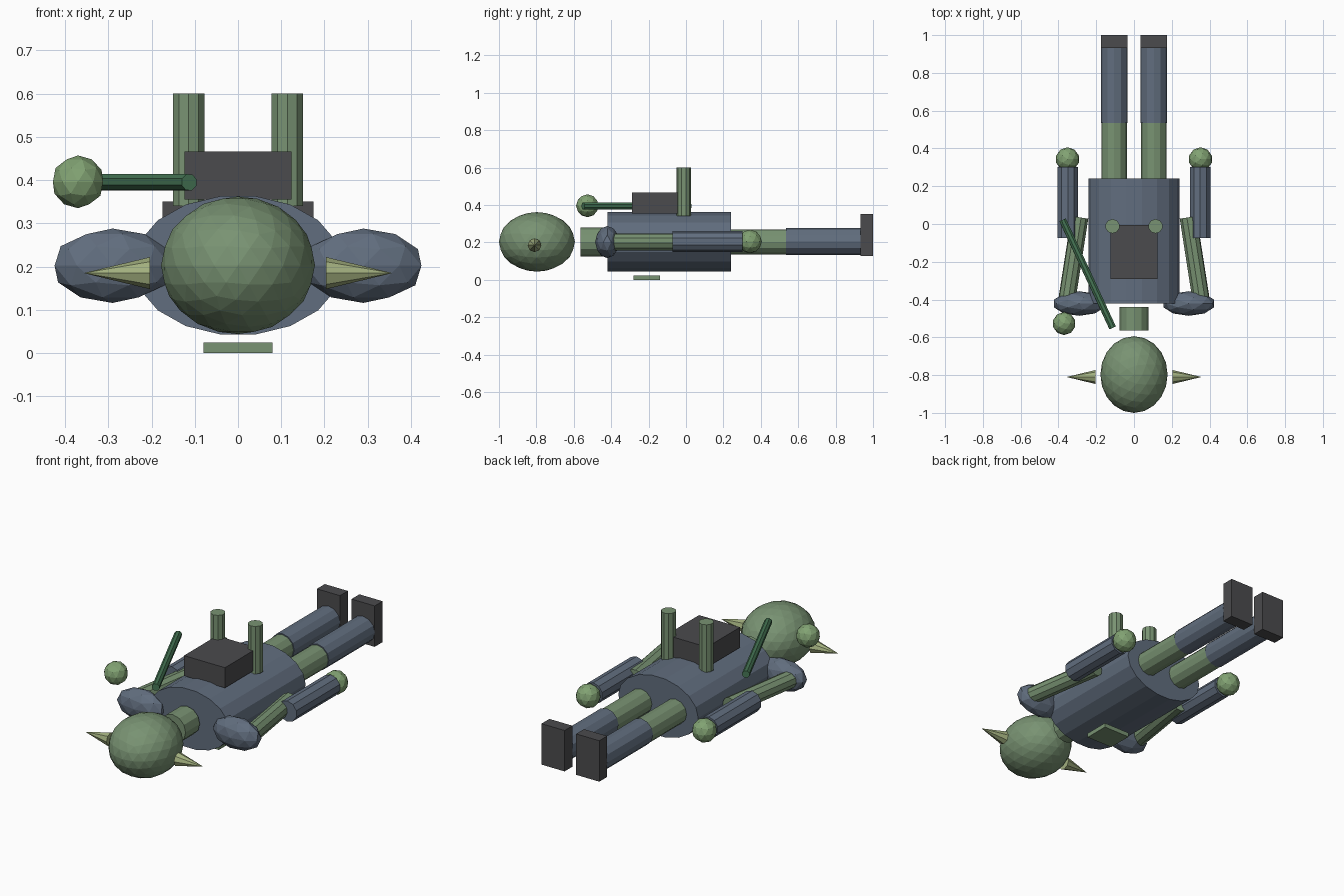
import bpy
from math import pi
from mathutils import Vector, Matrix

if "Cube" in bpy.data.objects:
    bpy.data.objects.remove(bpy.data.objects["Cube"])


def material(name, rgb):
    m = bpy.data.materials.new(name)
    m.diffuse_color = (*rgb, 1)
    m.use_nodes = True
    m.node_tree.nodes["Principled BSDF"].inputs["Base Color"].default_value = m.diffuse_color
    return m


GREEN = material("moss_green", (0.19, 0.29, 0.17))
BRIGHT = material("light_green", (0.22, 0.36, 0.17))
HORN = material("pale_olive", (0.36, 0.43, 0.21))
DEEP = material("deep_green", (0.06, 0.18, 0.09))
BLUE = material("slate_blue", (0.12, 0.155, 0.21))
DARK = material("charcoal", (0.07, 0.07, 0.075))


def finish(name, mat):
    ob = bpy.context.object
    ob.name = name
    ob.data.materials.append(mat)
    return ob


def rod(name, a, b, r, mat, sides=10, tip=None, spin=0.0):
    """Flat-sided cylinder or cone running from a to b."""
    a, b = Vector(a), Vector(b)
    d = b - a
    bpy.ops.mesh.primitive_cone_add(vertices=sides, radius1=r,
                                    radius2=r if tip is None else tip, depth=d.length)
    ob = finish(name, mat)
    turn = Vector((0, 0, 1)).rotation_difference(d).to_matrix().to_4x4()
    ob.data.transform(turn @ Matrix.Rotation(spin, 4, 'Z'))
    ob.location = (a + b) / 2
    return ob


def ball(name, loc, radii, mat, detail=2):
    bpy.ops.mesh.primitive_ico_sphere_add(subdivisions=detail, radius=1, location=loc)
    ob = finish(name, mat)
    ob.scale = radii
    return ob


def box(name, lo, hi, mat):
    lo, hi = Vector(lo), Vector(hi)
    bpy.ops.mesh.primitive_cube_add(size=1, location=(lo + hi) / 2)
    ob = finish(name, mat)
    ob.scale = hi - lo
    return ob


# Head, neck and torso, lying along y
ball("head", (0, -0.797, 0.203), (0.178, 0.203, 0.159), GREEN, 3)
rod("neck", (0, -0.563, 0.203), (0, -0.44, 0.203), 0.077, GREEN, 12)
torso = rod("torso", (0, -0.42, 0.203), (0, 0.24, 0.203), 0.242, BLUE, 18, spin=pi / 2)
torso.scale.z = 0.67

# Chest pack and underside plate
box("chest_pack", (-0.124, -0.29, 0.355), (0.124, -0.005, 0.466), DARK)
box("base_plate", (-0.08, -0.28, 0), (0.08, -0.14, 0.024), GREEN)

# Paired parts
for s, side in ((-1, "left"), (1, "right")):
    rod(side + "_ear", (s * 0.204, -0.81, 0.185), (s * 0.357, -0.81, 0.185), 0.037, HORN, 8, tip=0)
    rod(side + "_post", (s * 0.114, -0.012, 0.34), (s * 0.114, -0.012, 0.6), 0.038, GREEN)
    ball(side + "_shoulder", (s * 0.29, -0.421, 0.202), (0.141, 0.065, 0.086), BLUE)
    rod(side + "_upper_arm", (s * 0.355, -0.40, 0.203), (s * 0.287, 0.035, 0.203), 0.046, GREEN)
    rod(side + "_forearm", (s * 0.35, -0.073, 0.205), (s * 0.35, 0.303, 0.205), 0.057, BLUE)
    ball(side + "_hand", (s * 0.352, 0.343, 0.205), (0.063,) * 3, BRIGHT)
    rod(side + "_thigh", (s * 0.105, 0.22, 0.203), (s * 0.105, 0.54, 0.203), 0.067, GREEN, 12)
    rod(side + "_shin", (s * 0.105, 0.535, 0.205), (s * 0.105, 0.932, 0.205), 0.071, BLUE, 12)
    box(side + "_boot", (s * 0.105 - 0.07, 0.932, 0.127), (s * 0.105 + 0.07, 1.0, 0.351), DARK)

# Staff and its loose orb
rod("staff", (-0.378, 0.022, 0.395), (-0.113, -0.55, 0.395), 0.02, DEEP, 8)
ball("orb", (-0.37, -0.527, 0.396), (0.061,) * 3, BRIGHT)
